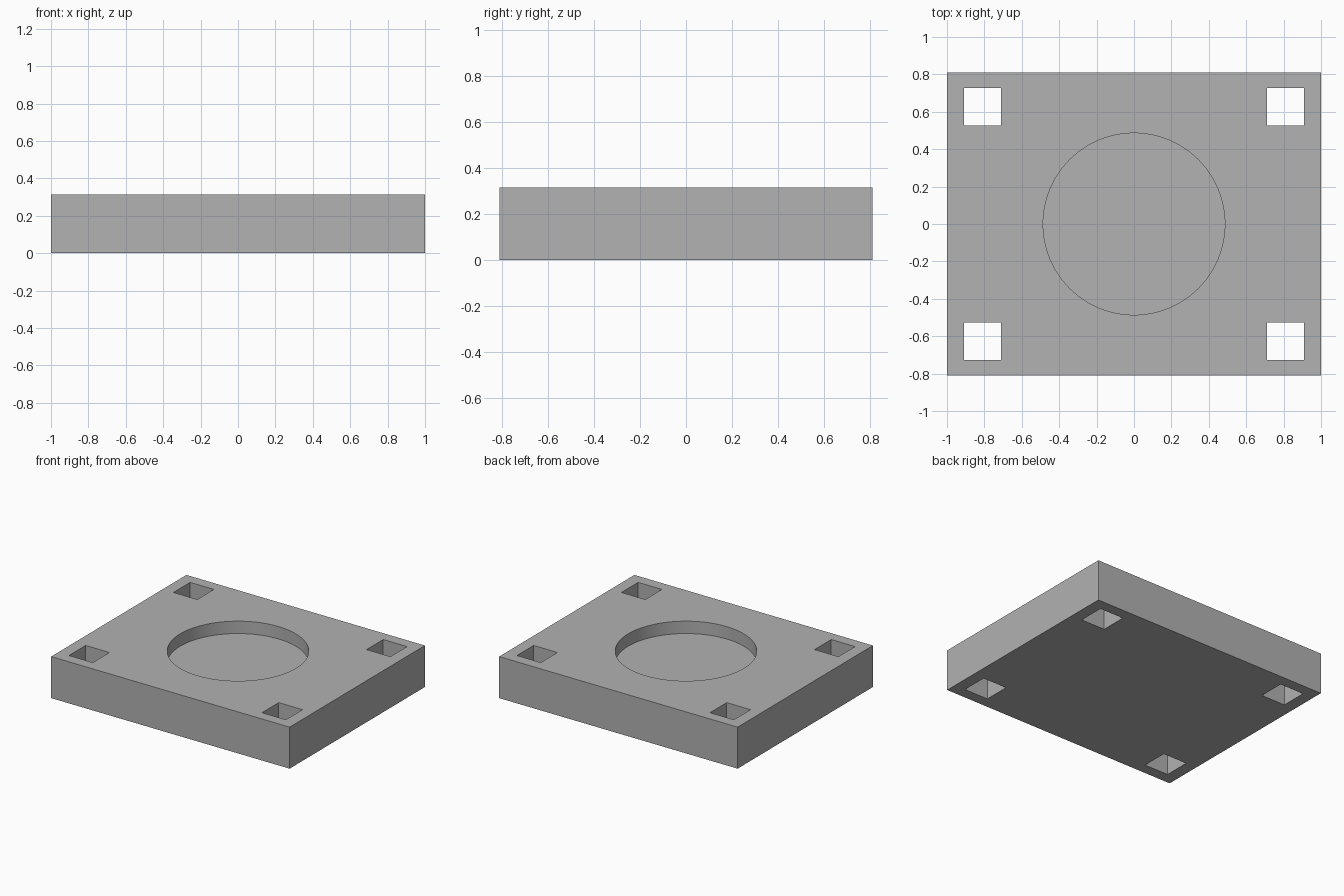
import bpy

WIDTH, DEPTH, HEIGHT = 2.0, 1.62, 0.315
HOLE, HOLE_X, HOLE_Y = 0.2, 0.81, 0.626
RECESS_RADIUS, RECESS_DEPTH = 0.486, 0.094

cube = bpy.data.objects.get("Cube")
if cube:
    bpy.data.objects.remove(cube, do_unlink=True)

grey = bpy.data.materials.new("plain grey")
grey.use_nodes = True
grey.diffuse_color = (0.445, 0.445, 0.445, 1)
grey.node_tree.nodes["Principled BSDF"].inputs["Base Color"].default_value = grey.diffuse_color


def box(name, size, centre):
    bpy.ops.mesh.primitive_cube_add(size=1, location=centre)
    obj = bpy.context.object
    obj.name = name
    obj.scale = size
    bpy.ops.object.transform_apply(location=True, rotation=False, scale=True)
    obj.data.materials.append(grey)
    return obj


def cut(target, cutter):
    mod = target.modifiers.new(cutter.name, "BOOLEAN")
    mod.operation = "DIFFERENCE"
    mod.solver = "EXACT"
    mod.object = cutter
    bpy.context.view_layer.objects.active = target
    bpy.ops.object.modifier_apply(modifier=mod.name)
    bpy.data.objects.remove(cutter, do_unlink=True)


# Solid slab
plate = box("base_plate", (WIDTH, DEPTH, HEIGHT), (0, 0, HEIGHT / 2))

# Square through-holes in the corners
for x in (-HOLE_X, HOLE_X):
    for y in (-HOLE_Y, HOLE_Y):
        cut(plate, box("corner_hole", (HOLE, HOLE, HEIGHT * 2), (x, y, HEIGHT / 2)))

# Shallow round recess in the top
bpy.ops.mesh.primitive_cylinder_add(vertices=96, radius=RECESS_RADIUS,
                                    depth=RECESS_DEPTH * 2, location=(0, 0, HEIGHT))
recess = bpy.context.object
recess.name = "round_recess"
recess.data.materials.append(grey)
cut(plate, recess)

# Smooth the recess wall, keep the corners crisp
bpy.ops.object.select_all(action="DESELECT")
plate.select_set(True)
bpy.context.view_layer.objects.active = plate
bpy.ops.object.shade_smooth_by_angle()
